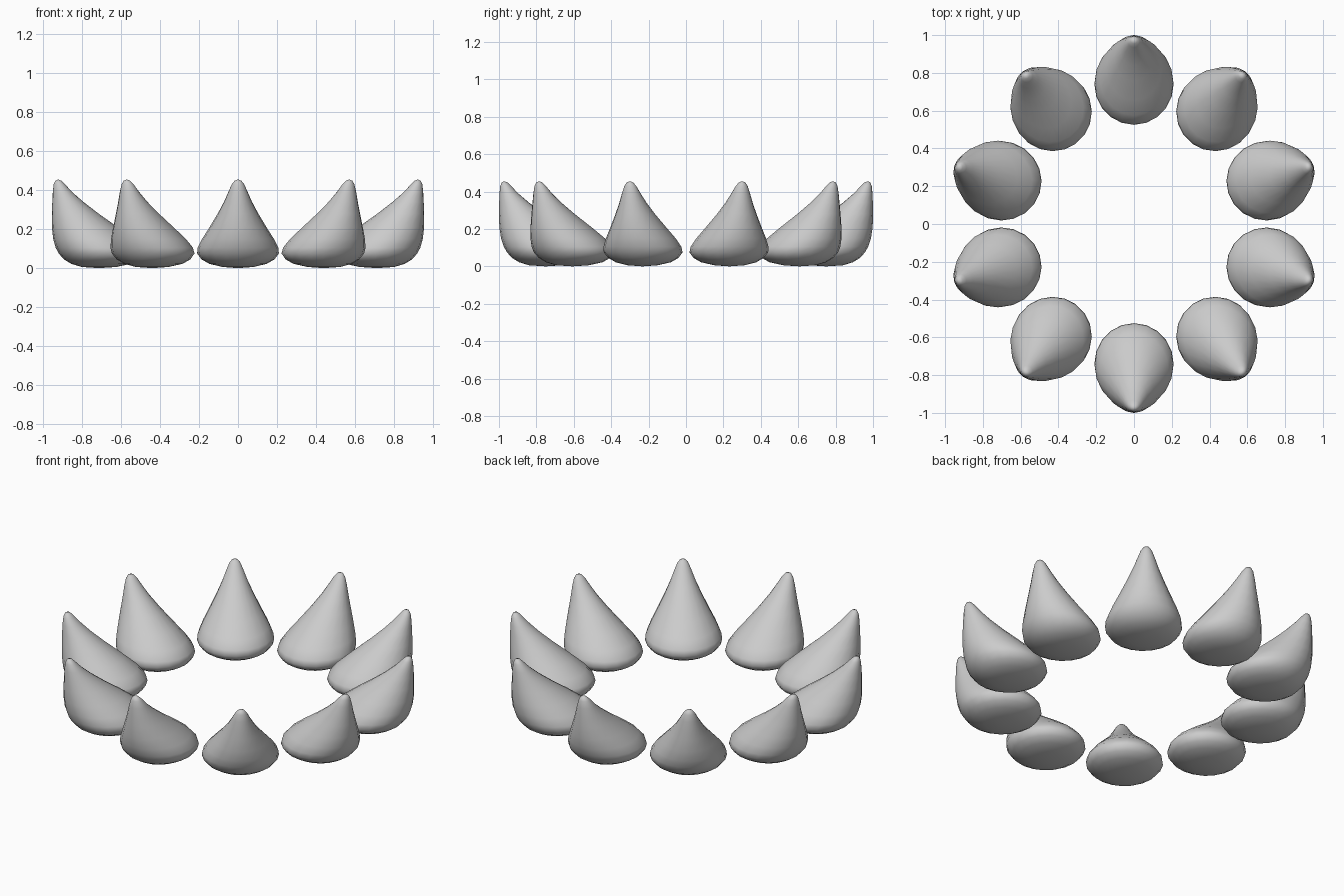
import bpy, bmesh, math

if "Cube" in bpy.data.objects:
    bpy.data.objects.remove(bpy.data.objects["Cube"])

COUNT, SIDES = 10, 20

# Horizontal slices of one petal: height, inner radius, outer radius, half width
SLICES = [
    (0.006, 0.660, 0.840, 0.080),
    (0.022, 0.585, 0.892, 0.147),
    (0.045, 0.545, 0.930, 0.187),
    (0.075, 0.525, 0.957, 0.210),
    (0.105, 0.533, 0.974, 0.207),
    (0.150, 0.575, 0.989, 0.184),
    (0.210, 0.655, 0.998, 0.146),
    (0.280, 0.757, 1.000, 0.104),
    (0.340, 0.838, 0.999, 0.072),
    (0.390, 0.897, 0.997, 0.050),
    (0.430, 0.935, 0.993, 0.032),
    (0.449, 0.955, 0.985, 0.017),
]


def petal_mesh():
    """Teardrop petal leaning outwards along -y, closed by two poles."""
    bm = bmesh.new()
    rings = []
    for z, r0, r1, w in SLICES:
        mid, half = (r0 + r1) / 2, (r1 - r0) / 2
        rings.append([bm.verts.new((w * math.cos(a), -mid + half * math.sin(a), z))
                      for a in (2 * math.pi * i / SIDES for i in range(SIDES))])
    bottom = bm.verts.new((0, -0.75, 0))
    tip = bm.verts.new((0, -0.971, 0.455))
    for i in range(SIDES):
        j = (i + 1) % SIDES
        bm.faces.new((bottom, rings[0][j], rings[0][i]))
        bm.faces.new((tip, rings[-1][i], rings[-1][j]))
        for a, b in zip(rings, rings[1:]):
            bm.faces.new((a[i], a[j], b[j], b[i]))
    bmesh.ops.recalc_face_normals(bm, faces=bm.faces)
    for f in bm.faces:
        f.smooth = True
    mesh = bpy.data.meshes.new("petal")
    bm.to_mesh(mesh)
    bm.free()
    return mesh


# Ring of identical petals
mesh = petal_mesh()
for k in range(COUNT):
    petal = bpy.data.objects.new(f"petal_{k + 1}", mesh)
    petal.rotation_euler.z = 2 * math.pi * k / COUNT
    bpy.context.collection.objects.link(petal)
